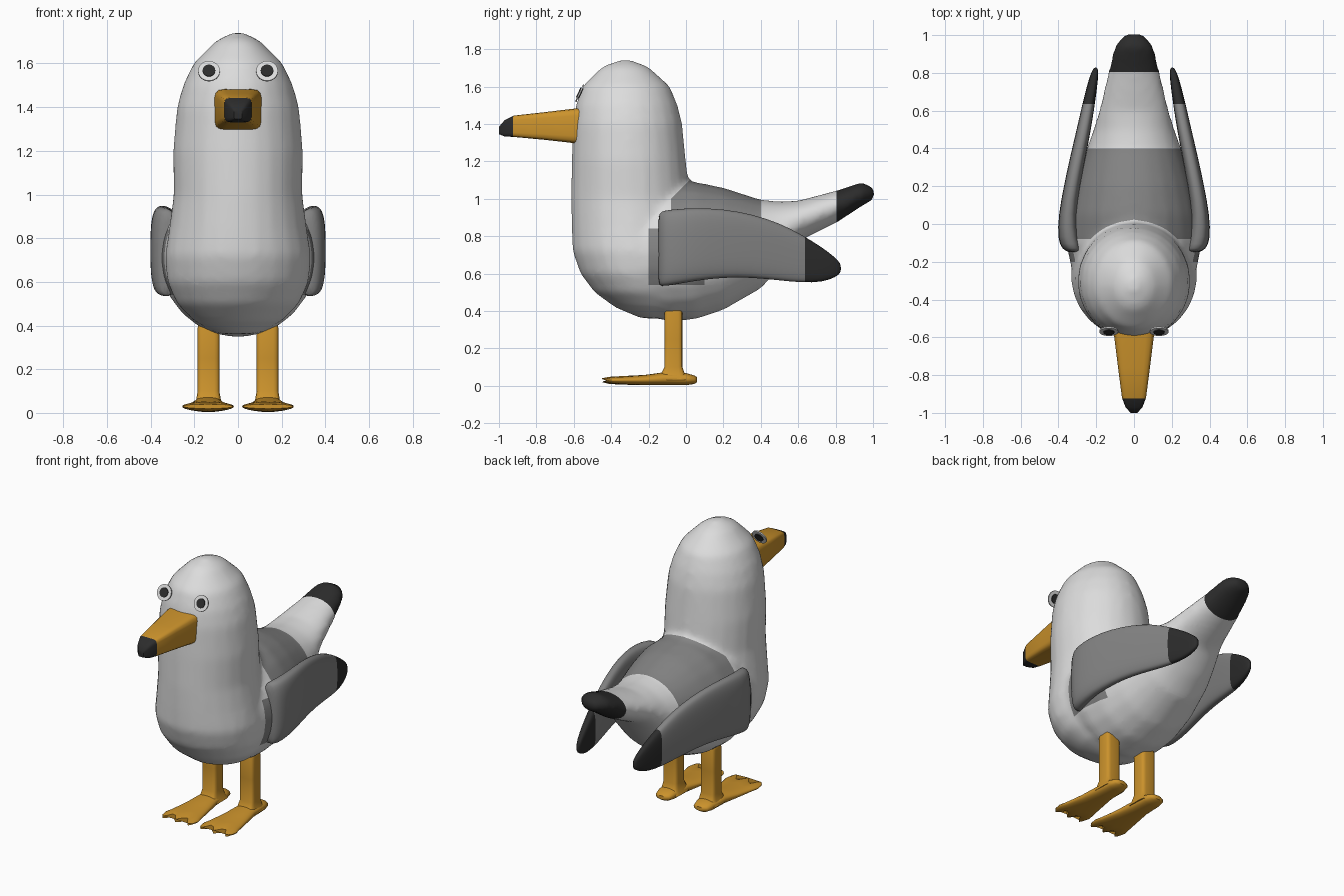
import bpy, bmesh, math
from mathutils import Vector

cube = bpy.data.objects.get("Cube")
if cube:
    bpy.data.objects.remove(cube)


def material(name, rgb):
    m = bpy.data.materials.new(name)
    m.use_nodes = True
    m.diffuse_color = (*rgb, 1)
    m.node_tree.nodes["Principled BSDF"].inputs["Base Color"].default_value = (*rgb, 1)
    return m


white = material("feather white", (0.72, 0.72, 0.72))
grey = material("feather grey", (0.23, 0.23, 0.23))
dark = material("charcoal", (0.025, 0.025, 0.025))
orange = material("orange yellow", (0.60, 0.29, 0.025))


def loft(bm, axis, rings, sides=24, power=2.0, phase=0.0):
    """Skin rings of (position, x centre, x half, other centre, other half)."""
    loops = []
    for pos, xc, xh, oc, oh in rings:
        loop = []
        for i in range(sides):
            a = math.tau * (i + phase) / sides
            c, s = math.cos(a), math.sin(a)
            x = xc + xh * math.copysign(abs(c) ** (2 / power), c)
            o = oc + oh * math.copysign(abs(s) ** (2 / power), s)
            loop.append(bm.verts.new((x, pos, o) if axis == "y" else (x, o, pos)))
        loops.append(loop)
    for a, b in zip(loops, loops[1:]):
        for i in range(sides):
            j = (i + 1) % sides
            bm.faces.new((a[i], a[j], b[j], b[i]))
    bm.faces.new(loops[0])
    bm.faces.new(loops[-1])
    bmesh.ops.recalc_face_normals(bm, faces=bm.faces)


def make_object(name, bm, mats):
    me = bpy.data.meshes.new(name)
    bm.to_mesh(me)
    bm.free()
    for m in mats:
        me.materials.append(m)
    ob = bpy.data.objects.new(name, me)
    bpy.context.collection.objects.link(ob)
    return ob


def finish(ob, mats, cuts=(), rule=None, angle=50):
    """Apply modifiers, cut along colour borders, paint by rule and shade."""
    bpy.context.view_layer.update()
    deps = bpy.context.evaluated_depsgraph_get()
    me = bpy.data.meshes.new_from_object(ob.evaluated_get(deps))
    ob.modifiers.clear()
    ob.data = me
    me.materials.clear()
    for m in mats:
        me.materials.append(m)
    bm = bmesh.new()
    bm.from_mesh(me)
    for co, no in cuts:
        bmesh.ops.bisect_plane(bm, geom=bm.verts[:] + bm.edges[:] + bm.faces[:],
                               plane_co=co, plane_no=no, dist=1e-5)
    for f in bm.faces:
        f.material_index = rule(f.calc_center_median()) if rule else 0
    bm.to_mesh(me)
    bm.free()
    for other in bpy.context.selected_objects:
        other.select_set(False)
    ob.select_set(True)
    bpy.context.view_layer.objects.active = ob
    bpy.ops.object.shade_smooth_by_angle(angle=math.radians(angle))


def span(pos, xc, xh, low, high):
    return pos, xc, xh, (low + high) / 2, (high - low) / 2


# Body: upright head and chest blended with the rear and tail
bm = bmesh.new()
loft(bm, "z", [span(z, 0, w, f, b) for z, w, f, b in (
    (1.74, .03, -.36, -.29), (1.705, .10, -.45, -.20), (1.6, .205, -.555, -.085),
    (1.5, .252, -.59, -.045), (1.4, .28, -.605, -.02), (1.2, .298, -.612, 0),
    (1.0, .295, -.615, .02), (.85, .315, -.612, .04), (.72, .335, -.607, .05),
    (.6, .325, -.565, .05), (.5, .28, -.49, .04), (.42, .20, -.38, .03),
    (.36, .09, -.24, .0))])
loft(bm, "y", [span(y, 0, w, lo, hi) for y, w, lo, hi in (
    (-.45, .2, .52, .9), (-.3, .32, .41, 1.0), (-.1, .36, .345, 1.08),
    (.05, .35, .355, 1.09), (.2, .315, .405, 1.06), (.4, .25, .52, .995),
    (.5, .215, .63, .985), (.6, .185, .77, .99), (.81, .135, .875, 1.045),
    (.94, .105, .96, 1.09), (1.01, .05, 1.0, 1.055))])
body = make_object("body", bm, [white])
remesh = body.modifiers.new("blend", "REMESH")
remesh.mode = "VOXEL"
remesh.voxel_size = 0.022
smooth = body.modifiers.new("soften", "SMOOTH")
smooth.factor = 0.5
smooth.iterations = 6


def body_rule(c):
    if c.y > .805:
        return 2
    saddle = -.08 < c.y < .4 and c.z > .75 and c.z - c.y < 1.08
    shoulder = -.2 < c.y < .1 and .54 < c.z < .84 and abs(c.x) > .2
    return 1 if saddle or shoulder else 0


body_cuts = [((0, y, 0), (0, 1, 0)) for y in (-.2, -.08, .1, .4, .805)]
body_cuts += [((0, 0, z), (0, 0, 1)) for z in (.54, .75, .84)]
body_cuts.append(((0, 0, 1.08), (0, -1, 1)))
finish(body, [white, grey, dark], body_cuts, body_rule)

# Beak: tapering squared bill with a dark tip
bm = bmesh.new()
loft(bm, "y", [span(y, 0, w, lo, hi) for y, w, lo, hi in (
    (-.53, .112, 1.29, 1.485), (-.6, .105, 1.297, 1.482), (-.76, .085, 1.315, 1.463),
    (-.92, .064, 1.33, 1.445), (-.97, .045, 1.333, 1.42), (-1.0, .018, 1.345, 1.385))],
    sides=16, power=6, phase=0.5)
beak = make_object("beak", bm, [orange])
finish(beak, [orange, dark], [((0, -.925, 0), (0, 1, 0))],
       lambda c: 1 if c.y < -.925 else 0, 40)


def disc(name, loc, radius, depth, mat):
    bpy.ops.mesh.primitive_cylinder_add(vertices=24, radius=radius, depth=depth,
                                        location=loc, rotation=(math.radians(65), 0, 0))
    ob = bpy.context.object
    ob.name = name
    ob.data.materials.append(mat)


for side, label in ((1, "left"), (-1, "right")):
    # Eye: thin tilted disc with a pupil
    spot = Vector((side * .133, -.568, 1.565))
    disc(label + "_eye", spot, .05, .008, white)
    disc(label + "_pupil", spot, .029, .018, dark)

    # Wing: flat folded paddle, curling in at the shoulder
    bm = bmesh.new()
    loft(bm, "y", [span(y, side * x, w, lo, hi) for y, x, w, lo, hi in (
        (-.15, .315, .03, .54, .915), (-.135, .325, .055, .53, .935),
        (-.08, .348, .058, .535, .945), (.05, .352, .048, .56, .953),
        (.2, .328, .044, .578, .947), (.35, .298, .042, .578, .92),
        (.5, .266, .038, .562, .872), (.62, .243, .034, .55, .808),
        (.73, .222, .028, .553, .74), (.8, .208, .02, .58, .685),
        (.83, .202, .01, .605, .65))], sides=20, power=3)
    wing = make_object(label + "_wing", bm, [grey])
    wing.modifiers.new("round", "SUBSURF").levels = 1
    finish(wing, [grey, dark], [((0, .635, 0), (0, 1, 0))],
           lambda c: 1 if c.y > .635 else 0)

    # Leg: squared post with a rounded top, flaring into the foot
    bm = bmesh.new()
    loft(bm, "z", [(z, side * .135, w, yc, d) for z, w, yc, d in (
        (.03, .07, -.07, .085), (.06, .057, -.07, .065), (.1, .05, -.067, .048),
        (.25, .05, -.067, .048), (.39, .05, -.067, .048), (.41, .047, -.067, .042),
        (.42, .038, -.067, .03))], sides=16, power=5, phase=0.5)
    finish(make_object(label + "_leg", bm, [orange]), [orange])

    # Foot: webbed, widening forward to three scalloped toes
    bm = bmesh.new()
    loft(bm, "y", [span(y, 0, w, lo, hi) for y, w, lo, hi in (
        (.06, .025, .02, .045), (.045, .05, .01, .055), (0, .062, .003, .068),
        (-.12, .068, .003, .072), (-.22, .085, .004, .058), (-.34, .106, .006, .052),
        (-.41, .118, .01, .048), (-.45, .112, .02, .04))], sides=28, power=2.3)
    for v in bm.verts:
        reach = max(0, (-.25 - v.co.y) / .2)
        v.co.y += reach * .03 * (1 - math.cos(math.tau * v.co.x / .09))
        v.co.x += side * .137
    finish(make_object(label + "_foot", bm, [orange]), [orange])
